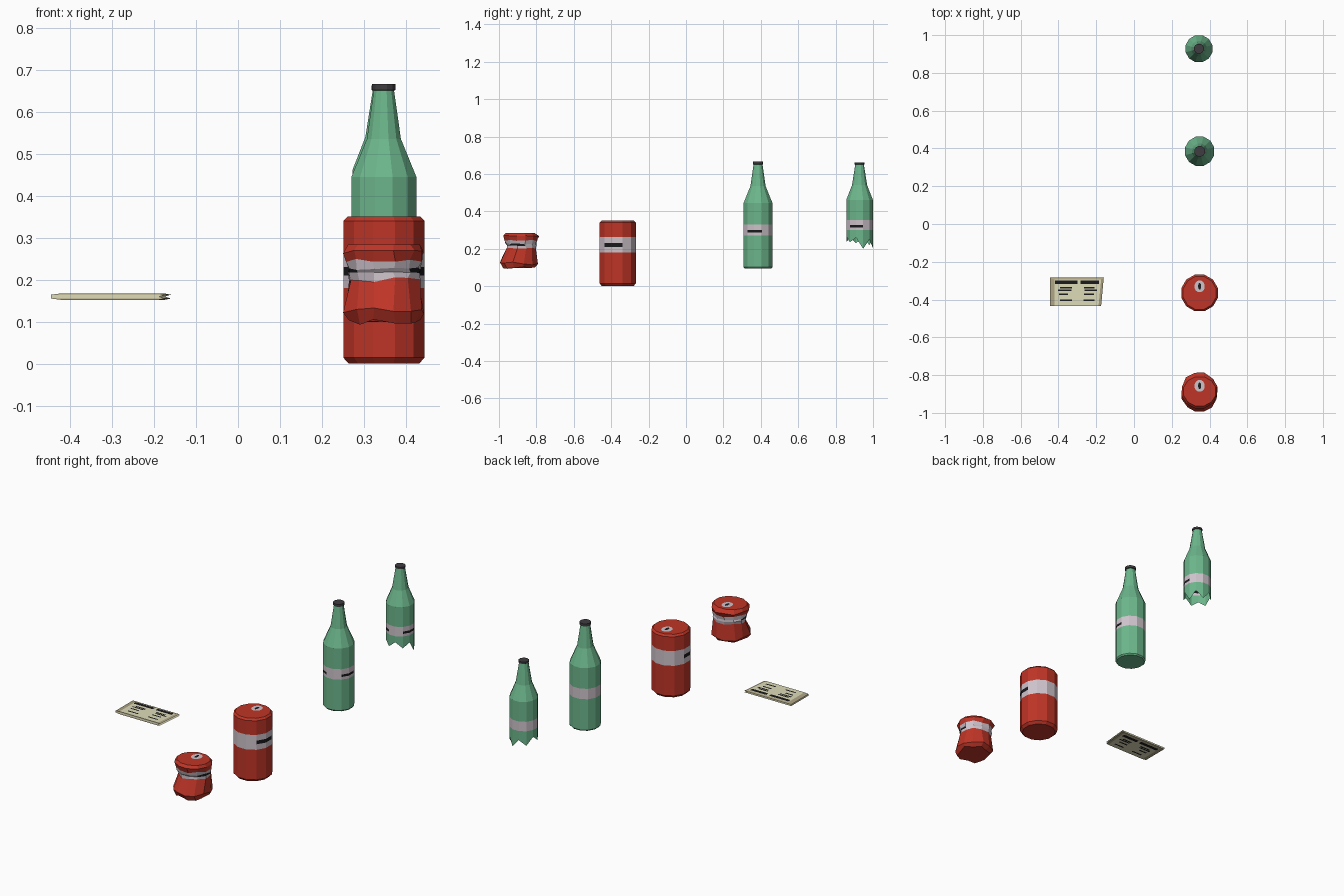
import bpy, math, random
from mathutils import Vector

if "Cube" in bpy.data.objects:
    bpy.data.objects.remove(bpy.data.objects["Cube"])

random.seed(4)
N = 12


def material(name, rgb):
    m = bpy.data.materials.new(name)
    m.diffuse_color = (*rgb, 1)
    m.use_nodes = True
    m.node_tree.nodes["Principled BSDF"].inputs["Base Color"].default_value = m.diffuse_color
    return m


MATS = {
    "red": material("red_paint", (0.52, 0.035, 0.02)),
    "green": material("green_glass", (0.15, 0.47, 0.26)),
    "white": material("pale_label", (0.62, 0.55, 0.60)),
    "dark": material("dark_print", (0.01, 0.01, 0.012)),
    "cap": material("dark_cap", (0.05, 0.045, 0.05)),
    "cream": material("cream_paper", (0.74, 0.72, 0.48)),
    "tan": material("paper_edge", (0.42, 0.37, 0.23)),
}
NAMES = list(MATS)


def make_object(name, verts, faces, colours):
    me = bpy.data.meshes.new(name)
    me.from_pydata([tuple(v) for v in verts], [], faces)
    for m in MATS.values():
        me.materials.append(m)
    for p, c in zip(me.polygons, colours):
        p.material_index = NAMES.index(c)
    ob = bpy.data.objects.new(name, me)
    bpy.context.collection.objects.link(ob)
    return ob


def ring(cx, cy, z, rx, ry=None, tilt=0.0, jitter=0.0):
    """Twelve-sided ring with flat sides facing the axes; tilt slopes it along y."""
    ry = rx if ry is None else ry
    pts = []
    for k in range(N):
        a = math.radians(15 + 30 * k)
        j = [random.uniform(-jitter, jitter) for _ in range(3)]
        dy = ry * math.sin(a)
        pts.append(Vector((cx + rx * math.cos(a) + j[0], cy + dy + j[1], z + tilt * dy + j[2])))
    return pts


def loft(name, rings, bands, dark_band=None, dark_facets=(), bottom=None, top=None):
    """Skin rings from bottom to top, one colour per band."""
    n = len(rings[0])
    verts = [v for r in rings for v in r]
    faces, cols = [], []
    for i, c in enumerate(bands):
        for k in range(n):
            q = (k + 1) % n
            faces.append((i * n + k, i * n + q, i * n + n + q, i * n + n + k))
            cols.append("dark" if i == dark_band and k in dark_facets else c)
    if bottom:
        faces.append(tuple(reversed(range(n))))
        cols.append(bottom)
    if top:
        faces.append(tuple(range(len(verts) - n, len(verts))))
        cols.append(top)
    return make_object(name, verts, faces, cols)


def disc(name, cx, cy, z, rx, ry, colour):
    make_object(name, ring(cx, cy, z, rx, ry), [tuple(range(N))], [colour])


X = 0.3475

# Intact can, with a pale band and simple printed bars on both sides
can_bands = ["red", "red", "white", "white", "white", "red", "red"]
can_profile = [(0.087, 0.0), (0.1, 0.014), (0.1, 0.18), (0.1, 0.21), (0.1, 0.23),
               (0.1, 0.262), (0.1, 0.34), (0.09, 0.35)]
loft("can", [ring(X, -0.365, z, r) for r, z in can_profile], can_bands,
     3, (10, 11, 5, 6), "red", "red")

# Crushed can: squashed, leaning and dented rings
crushed = [
    ring(X, -0.895, 0.097, 0.085, 0.083, 0.0, 0.008),
    ring(X, -0.895, 0.122, 0.097, 0.102, -0.06, 0.005),
    ring(X, -0.879, 0.200, 0.086, 0.076, 0.0, 0.006),
    ring(X, -0.880, 0.216, 0.087, 0.080, 0.0, 0.003),
    ring(X, -0.882, 0.226, 0.088, 0.083, 0.0, 0.003),
    ring(X, -0.883, 0.246, 0.091, 0.087, 0.0, 0.004),
    ring(X, -0.882, 0.266, 0.098, 0.096, 0.0, 0.004),
    ring(X, -0.886, 0.284, 0.088, 0.080),
]
loft("crushed_can", crushed, can_bands, 3, (10, 11, 5, 6), "red", "red")

# Opening plate on each can lid
for label, y, z in (("can", -0.33, 0.351), ("crushed_can", -0.857, 0.285)):
    disc(label + "_lid_plate", X, y, z, 0.028, 0.032, "white")
    disc(label + "_lid_slot", X, y, z + 0.001, 0.008, 0.018, "dark")

# Intact bottle
neck = [(0.08, 0.445), (0.042, 0.535), (0.025, 0.65)]
lip = [(0.029, 0.652), (0.029, 0.666)]
bottle_profile = [(0.074, 0.095), (0.08, 0.102), (0.08, 0.272), (0.08, 0.287), (0.08, 0.30),
                  (0.08, 0.33)] + neck + lip
loft("bottle", [ring(X, 0.385, z, r) for r, z in bottle_profile],
     ["green"] * 2 + ["white"] * 3 + ["green"] * 3 + ["cap"] * 2,
     3, (10, 11, 7), "green", "cap")

# Broken bottle with an open jagged lower edge
jag = [0.200, 0.250, 0.205, 0.250, 0.220, 0.262, 0.230, 0.260, 0.235, 0.267, 0.235, 0.260]
edge = ring(0.344, 0.928, 0, 0.0735)
for v, z in zip(edge, jag):
    v.z = z
broken_profile = [(0.0735, 0.30), (0.0735, 0.314), (0.0735, 0.327), (0.0735, 0.353),
                  (0.0735, 0.462), (0.042, 0.54), (0.024, 0.65), (0.027, 0.652), (0.027, 0.662)]
loft("broken_bottle", [edge] + [ring(0.344, 0.928, z, r) for r, z in broken_profile],
     ["green"] + ["white"] * 3 + ["green"] * 3 + ["cap"] * 2, 2, (10, 11, 7), None, "cap")


# Folded newspaper: two leaves joined at the left, slightly parted at the right
def sheet(z, left, right, back):
    return [Vector((-0.446 + left, -0.434, z)), Vector((-0.174 - right, -0.434, z)),
            Vector((-0.160 - right, -0.283 - back, z)), Vector((-0.446 + left, -0.283 - back, z))]


leaves = [sheet(0.152, 0.024, 0.014, 0.012), sheet(0.155, 0, 0, 0), sheet(0.1595, 0, 0.014, 0),
          sheet(0.164, 0, 0, 0), sheet(0.167, 0.024, 0.014, 0.012)]
loft("newspaper", leaves, ["tan", "cream", "cream", "tan"], None, (), "cream", "cream")

# Plain printed bars in two columns, on both faces of the newspaper
bars = [(-0.418, -0.300, -0.308, 0.020), (-0.282, -0.184, -0.308, 0.020)]
for y in (-0.338, -0.350, -0.372, -0.404):
    for x in (-0.405, -0.270):
        a = x + random.uniform(-0.004, 0.015)
        bars.append((a, a + random.uniform(0.045, 0.072), y, 0.009))
verts, faces = [], []
for z in (0.1676, 0.1514):
    for x0, x1, y, h in bars:
        b = len(verts)
        verts += [(x0, y - h / 2, z), (x1, y - h / 2, z), (x1, y + h / 2, z), (x0, y + h / 2, z)]
        f = (b, b + 1, b + 2, b + 3)
        faces.append(f if z > 0.16 else f[::-1])
make_object("newspaper_print_bars", verts, faces, ["dark"] * len(faces))
